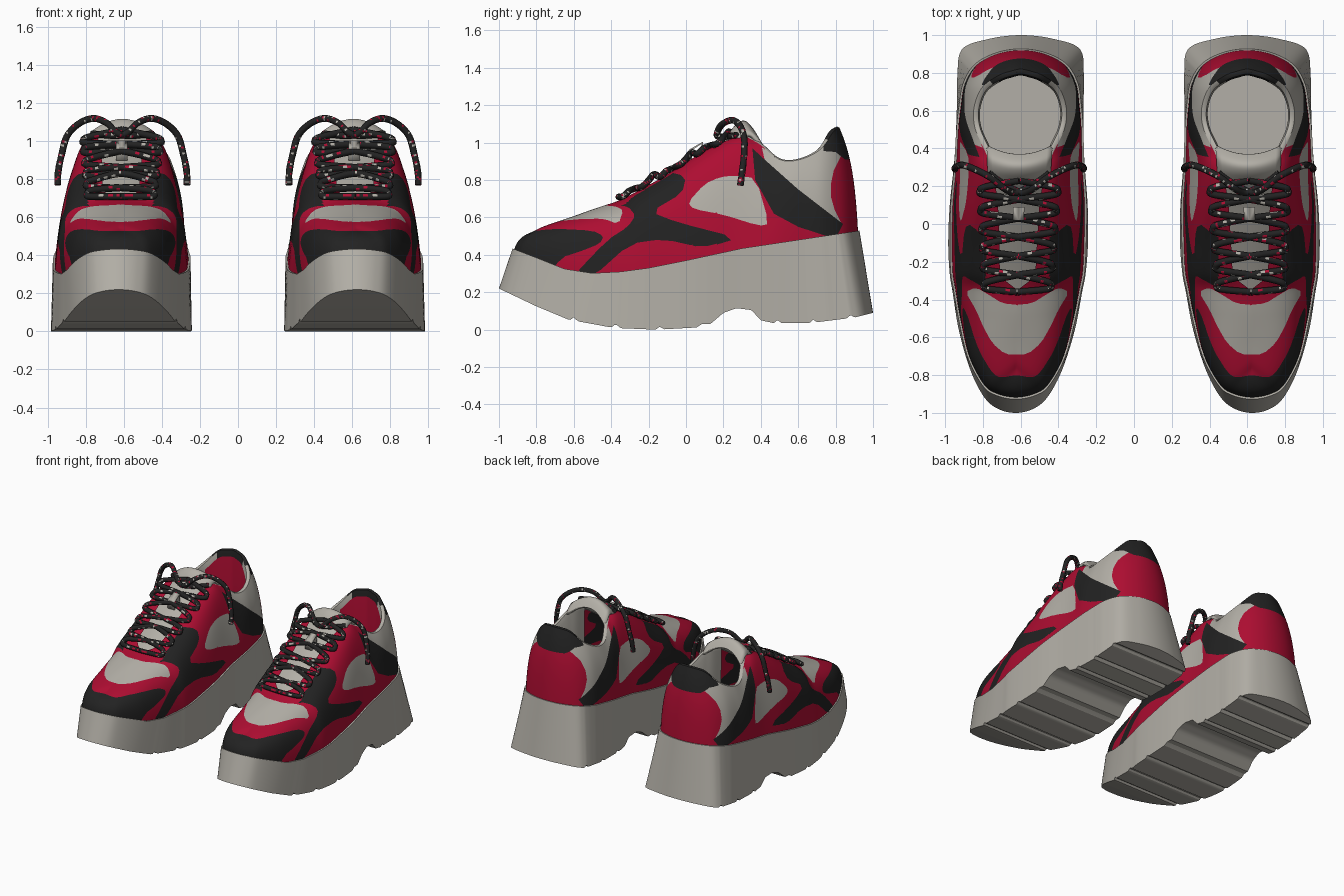
import bpy, bmesh, math, random
from mathutils import Vector

if "Cube" in bpy.data.objects:
    bpy.data.objects.remove(bpy.data.objects["Cube"])

random.seed(4)


def material(name, rgb):
    m = bpy.data.materials.new(name)
    m.diffuse_color = (*rgb, 1)
    m.use_nodes = True
    m.node_tree.nodes["Principled BSDF"].inputs["Base Color"].default_value = m.diffuse_color
    return m


GREY, RED, BLACK = 0, 1, 2
MATS = [material("warm_grey", (0.45, 0.43, 0.385)),
        material("crimson", (0.42, 0.004, 0.031)),
        material("black", (0.016, 0.016, 0.016))]


def spline(rows, t, xs=(0,)):
    """Smooth curve through rows, t in 0..1; columns xs reflect at both ends."""
    flip = lambda r: [-v if i in xs else v for i, v in enumerate(r)]
    f = min(t, 0.999999) * (len(rows) - 1)
    i, pts = int(f), [flip(rows[1]), *rows, flip(rows[-2])]
    f -= i
    a, b, c, d = pts[i:i + 4]
    return [0.5 * (2 * q + (r - p) * f + (2 * p - 5 * q + 4 * r - s) * f * f
                   + (3 * q - p - 3 * r + s) * f ** 3) for p, q, r, s in zip(a, b, c, d)]


def lerp_table(table, y):
    """Piecewise linear z for a given y."""
    for (y0, z0), (y1, z1) in zip(table, table[1:]):
        if y <= y1:
            return z0 + (z1 - z0) * max(0, (y - y0) / (y1 - y0))
    return table[-1][1]


def rounded(poly):
    """Cut the corners of a panel outline once."""
    out = []
    for a, b in zip(poly, poly[1:] + poly[:1]):
        out += [tuple(p + (q - p) * k for p, q in zip(a, b)) for k in (.22, .78)]
    return out


def inside(poly, a, b):
    hit = False
    for (p, q), (r, s) in zip(poly, poly[1:] + poly[:1]):
        if (q > b) != (s > b) and a < (r - p) * (b - q) / (s - q) + p:
            hit = not hit
    return hit


def cut_panel(bm, poly, i, j, mirror=1):
    """Cut the skin along a panel outline given in coordinate axes i, j."""
    for (p, q), (r, s) in zip(poly, poly[1:] + poly[:1]):
        a, b, n = Vector(), Vector(), Vector()
        a[i], a[j], b[i], b[j] = p * mirror, q, r * mirror, s
        n[i], n[j] = a[j] - b[j], b[i] - a[i]
        mid, half = (a + b) / 2, (b - a) / 2
        faces = []
        for f in bm.faces:
            c = f.verts[0].co
            if abs(c[i] - mid[i]) < abs(half[i]) + .02 and abs(c[j] - mid[j]) < abs(half[j]) + .02:
                faces.append(f)
        if faces and n.length > 1e-6:
            geom = set(faces)
            for f in faces:
                geom.update(f.edges)
                geom.update(f.verts)
            bmesh.ops.bisect_plane(bm, geom=list(geom), dist=1e-5, plane_co=a, plane_no=n.normalized())


def build(name, rows, rule, angle=40, thick=0, panels=(), top_panels=()):
    """Skin a half grid, mirror it across the shoe, make a left and a right one."""
    bm = bmesh.new()
    for sign in (1, -1):
        grid = [[bm.verts.new((sign * p[0], p[1], p[2])) for p in r] for r in rows]
        for r0, r1 in zip(grid, grid[1:]):
            for j in range(len(r0) - 1):
                bm.faces.new((r0[j], r0[j + 1], r1[j + 1], r1[j]))
    bmesh.ops.remove_doubles(bm, verts=bm.verts, dist=1e-4)
    bmesh.ops.dissolve_degenerate(bm, edges=bm.edges, dist=1e-5)
    for p in panels:
        cut_panel(bm, p, 1, 2)
    for p in top_panels:
        cut_panel(bm, p, 0, 1)
        cut_panel(bm, p, 0, 1, -1)
    for f in bm.faces:
        c = f.calc_center_median()
        f.material_index = rule(abs(c.x), c.y, c.z)
    bmesh.ops.recalc_face_normals(bm, faces=bm.faces)
    for side, label in ((-1, "left"), (1, "right")):
        me = bpy.data.meshes.new(f"{label}_{name}")
        bm.to_mesh(me)
        for v in me.vertices:
            v.co.x = side * (v.co.x + 0.612 - 0.015 * v.co.y)
        if side < 0:
            me.flip_normals()
        for m in MATS:
            me.materials.append(m)
        ob = bpy.data.objects.new(me.name, me)
        bpy.context.collection.objects.link(ob)
        if thick:
            ob.modifiers.new("thickness", "SOLIDIFY").thickness = thick
        bpy.ops.object.select_all(action="DESELECT")
        ob.select_set(True)
        bpy.context.view_layer.objects.active = ob
        bpy.ops.object.shade_smooth_by_angle(angle=math.radians(angle))
    bm.free()


# Upper stations, toe to heel: base x y, bulge x y z, top edge x y z
UPPER = [
    (0, -.92, 0, -.90, .50, 0, -.80, .53), (.10, -.90, .10, -.88, .51, 0, -.77, .54),
    (.17, -.85, .175, -.83, .54, 0, -.72, .565), (.25, -.70, .26, -.68, .585, 0, -.62, .60),
    (.30, -.50, .30, -.49, .635, 0, -.48, .65), (.33, -.34, .32, -.34, .68, 0, -.36, .69),
    (.345, -.25, .325, -.25, .73, .085, -.27, .735), (.35, -.10, .315, -.10, .82, .10, -.10, .83),
    (.35, .10, .29, .10, .95, .11, .10, .955), (.335, .30, .255, .28, 1.03, .14, .28, 1.03),
    (.33, .42, .28, .40, .90, .18, .38, 1.0), (.325, .52, .32, .51, .75, .235, .50, .91),
    (.315, .62, .31, .62, .75, .245, .61, .91), (.295, .74, .285, .74, .80, .205, .72, .965),
    (.235, .84, .215, .83, .85, .12, .785, 1.055), (.125, .90, .115, .885, .88, .05, .81, 1.075),
    (0, .92, 0, .90, .90, 0, .82, 1.08)]
# Outline of the sole on the ground side, same stations
SOLE = [(0, -1), (.09, -.98), (.165, -.92), (.24, -.78), (.305, -.57), (.343, -.36),
        (.36, -.26), (.37, -.1), (.365, .1), (.347, .3), (.34, .42), (.337, .52),
        (.335, .64), (.335, .78), (.312, .925), (.17, .98), (0, 1)]
SOLE_TOP = [(-.93, .435), (-.8, .385), (-.65, .325), (-.5, .302), (-.35, .31), (-.2, .33),
            (0, .37), (.3, .435), (.6, .48), (.93, .53)]
TREAD = [(-1, .22), (-.8, .125), (-.62, .05), (-.6, .068), (-.58, .045), (-.4, .012), (-.375, .03),
         (-.35, .008), (-.16, 0), (-.14, .018), (-.12, .002), (.06, .012), (.08, .03), (.13, .03),
         (.2, .09), (.27, .115), (.35, .105), (.4, .05), (.47, .035), (.49, .052), (.51, .035),
         (.66, .035), (.68, .055), (.7, .04), (.86, .06), (.88, .08), (.9, .065), (1, .09)]

# Colour panels: side ones in (y, z), vamp one in (x, y)
TOE_CAP = rounded([(-1, .2), (-1, .525), (-.84, .525), (-.7, .54), (-.50, .53), (-.44, .50),
                   (-.46, .46), (-.56, .42), (-.67, .385), (-.75, .26)])
CROSS = rounded([(-.38, .66), (-.24, .79), (-.12, .85), (.0, .82), (-.02, .73), (-.19, .63),
                 (-.05, .575), (.28, .49), (.10, .435), (-.12, .485), (-.30, .46), (-.50, .28),
                 (-.61, .28), (-.42, .48), (-.31, .55), (-.27, .61), (-.31, .66)])
WINDOW = rounded([(.01, .68), (.1, .78), (.18, .815), (.26, .825), (.375, .81), (.445, .565),
                  (.39, .555), (.2, .615), (.04, .645)])
STRIPE = [(.355, .97), (.42, .91), (.60, .75), (.84, .565), (.80, .485), (.6, .55), (.47, .62),
          (.37, .80)]
QUARTER = [(.40, 1.0), (.42, .91), (.60, .75), (.83, .57), (.795, .64), (.775, .71), (.775, .78),
           (.79, .85), (.84, .95), (.7, 1.2), (.45, 1.1)]
HEEL_TAB = [(.735, .955), (.80, .95), (.85, .91), (.96, .91), (.9, 1.2), (.735, 1.2)]
VAMP = rounded([(-.02, -.69), (.06, -.69), (.13, -.63), (.18, -.54), (.22, -.45), (.275, -.36),
                (.22, -.335), (.15, -.375), (.08, -.42), (-.02, -.43)])


def upper_colour(x, y, z):
    if z > .55 and inside(VAMP, x, y):
        return GREY
    if x < .2 and .2 < y < .425:
        return RED
    if inside(TOE_CAP, y, z) or inside(HEEL_TAB, y, z) or inside(STRIPE, y, z):
        return BLACK
    if x > .17 and inside(CROSS, y, z):
        return BLACK
    if inside(WINDOW, y, z) or inside(QUARTER, y, z):
        return GREY
    return RED


# Upper shell
def station(t):
    bx, by, mx, my, mz, tx, ty, tz = spline(UPPER, t, (0, 2, 5))
    base = Vector((max(bx, 0), by, lerp_table(SOLE_TOP, by) - .01))
    return base, Vector((max(mx, 0), my, mz)), Vector((max(tx, 0), ty, tz))


U, V, K = 150, 40, .75
rows = []
for i in range(U + 1):
    b, m, t = station(i / U)
    c, d = b.lerp(m, K), t.lerp(m, K)
    rows.append([b * (1 - v) ** 3 + c * 3 * v * (1 - v) ** 2 + d * 3 * v * v * (1 - v) + t * v ** 3
                 for v in (j / V for j in range(V + 1))])
build("upper", rows, upper_colour, 40, 0, (TOE_CAP, CROSS, WINDOW, STRIPE, QUARTER, HEEL_TAB), (VAMP,))

# Platform sole with arch and tread grooves
rows = []
for i in range(221):
    b = station(i / 220)[0]
    x, y = spline(SOLE, i / 220)
    y = max(-1, min(1, y))
    x, zb = max(x, 0), lerp_table(TREAD, y)
    tx, ty = b.x * 1.03, b.y * 1.008
    zt = lerp_table(SOLE_TOP, ty)
    rows.append([(0, y, zb), (x, y, zb), (tx, ty, zt), (0, ty, zt)])
build("platform_sole", rows, lambda x, y, z: GREY, 25)

# Padded collar, lining and insole
rows = []
for i in range(81):
    b, m, t = station(.54 + .46 * i / 80)
    n = Vector((-t.x, .56 - t.y, 0)).normalized()
    low = Vector((t.x * 1.03, t.y, .60))
    rows.append([t, t + n * .012 + Vector((0, 0, .006)), t + n * .026, t + n * .034 - Vector((0, 0, .05)),
                 low + n * .03, Vector((0, low.y + n.y * .03, .60))])
build("collar_lining", rows,
      lambda x, y, z: BLACK if z > 1.02 and y > .7 else RED if .61 < z < .9 and y > .7 else GREY, 50)

# Tongue
TONGUE = [(-.38, .655), (-.25, .725), (-.1, .815), (.1, .94), (.2, 1.02), (.27, 1.10), (.32, 1.115), (.37, 1.06)]
rows = []
for i in range(41):
    y, z = spline(TONGUE, i / 40, ())
    y = max(-.38, min(.37, y))
    w = .13 + .045 * (y + .38) / .75
    k = max(0, (y - .15) / .22)
    rows.append([(w * j / 6, y + .05 * k * (j / 6) ** 2, z - (1.6 + 1.2 * k) * (w * j / 6) ** 2)
                 for j in range(7)])
build("tongue", rows, lambda x, y, z: GREY, 40, .02)

# Lace keeper on the tongue
rows = [[(0, y, z), (.03, y, z)] for y, z in ((.02, .90), (.02, .965), (.09, 1.005), (.09, .93))]
build("lace_keeper", rows, lambda x, y, z: GREY, 30, .012)


def tube(path, steps, radius=.018, sides=8):
    pts = [Vector(spline(path, i / steps, ())) for i in range(steps + 1)]
    out = []
    for i, p in enumerate(pts):
        d = pts[min(i + 1, steps)] - pts[max(i - 1, 0)]
        q = d.to_track_quat("Z", "Y")
        out.append([p + q @ Vector((radius * math.cos(a), radius * math.sin(a), 0))
                    for a in (k * math.tau / sides for k in range(sides + 1))])
    return [[pts[0]] * (sides + 1)] + out + [[pts[-1]] * (sides + 1)]


def fleck(x, y, z):
    return random.choices((BLACK, RED, GREY), (88, 6, 6))[0]


# Criss-cross laces: each strand zigzags up the throat, its mirror completes the crosses
THROAT = [(s[6], s[7]) for s in UPPER[5:10]]
path = [(0, -.36, .71)]
for i in range(6):
    y, s, w = -.345 + i * .1, 1 if i % 2 else -1, .175 + .006 * i
    z = lerp_table(THROAT, y)
    path += [(s * w * .9, y, z + .012), (s * w, y + .022, z + .025), (s * w * .85, y + .042, z + .045),
             (0, y + .075, z + .07 + .012 * s)]
build("crossed_lace", tube(path, 200), fleck, 60)

# Loose lace ends, arching over the side and hanging down
path = [(-.16, .27, 1.04), (-.06, .20, 1.03), (.02, .165, 1.04), (.08, .19, 1.095), (.15, .245, 1.12),
        (.225, .285, 1.095), (.29, .31, 1.03), (.32, .31, .93), (.338, .30, .84), (.34, .29, .77)]
build("loose_lace", tube(path, 90), fleck, 60)
